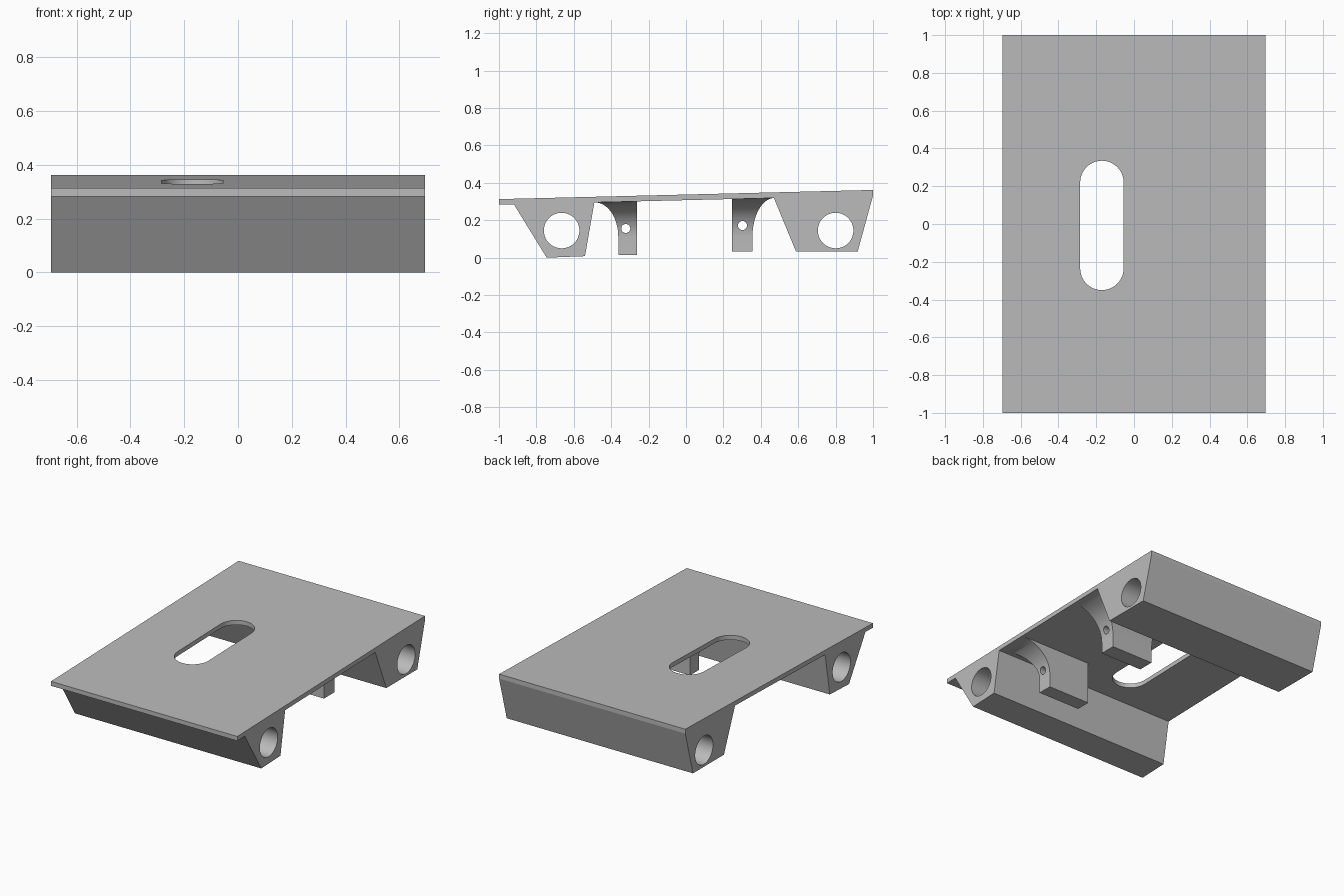
import bpy
import bmesh
from math import sin, cos, pi
from mathutils import Matrix

HALF_W = 0.695

if "Cube" in bpy.data.objects:
    bpy.data.objects.remove(bpy.data.objects["Cube"], do_unlink=True)

grey = bpy.data.materials.new("mid grey")
grey.use_nodes = True
grey.diffuse_color = (0.5, 0.5, 0.5, 1)
grey.node_tree.nodes["Principled BSDF"].inputs["Base Color"].default_value = (0.5, 0.5, 0.5, 1)


def underside(y):
    """Height of the sloping plate's lower face."""
    return 0.283 + 0.0245 * (y + 1)


def make_object(name, bm):
    bmesh.ops.recalc_face_normals(bm, faces=bm.faces)
    mesh = bpy.data.meshes.new(name)
    bm.to_mesh(mesh)
    bm.free()
    mesh.materials.append(grey)
    obj = bpy.data.objects.new(name, mesh)
    bpy.context.collection.objects.link(obj)
    return obj


def loft(name, rings):
    """Skin a closed solid through rings with equal point counts."""
    bm = bmesh.new()
    loops = [[bm.verts.new(p) for p in ring] for ring in rings]
    for a, b in zip(loops, loops[1:]):
        for i in range(len(a)):
            j = (i + 1) % len(a)
            bm.faces.new((a[i], a[j], b[j], b[i]))
    bm.faces.new(loops[0])
    bm.faces.new(loops[-1])
    return make_object(name, bm)


def extrude_x(name, profile):
    return loft(name, [[(x, y, z) for y, z in profile] for x in (-HALF_W, HALF_W)])


def rod(y, z, radius):
    """Round cutter lying along x."""
    bm = bmesh.new()
    bmesh.ops.create_cone(bm, cap_ends=True, segments=64, radius1=radius, radius2=radius, depth=2,
                          matrix=Matrix.Translation((0, y, z)) @ Matrix.Rotation(pi / 2, 4, 'Y'))
    return make_object("cutter", bm)


def cut(obj, cutter):
    cutter.hide_render = True
    mod = obj.modifiers.new("hole", 'BOOLEAN')
    mod.operation = 'DIFFERENCE'
    mod.solver = 'EXACT'
    mod.object = cutter
    bpy.context.view_layer.objects.active = obj
    bpy.ops.object.modifier_apply(modifier=mod.name)
    bpy.data.objects.remove(cutter, do_unlink=True)


def bracket(name, inner, outer, flare, foot):
    """Post whose outer and left sides sweep out into the plate."""
    rings = []
    angles = [i * pi / 32 for i in range(17)]
    for level, (u, v) in enumerate([(0, None)] + [(1 - cos(a), sin(a)) for a in angles]):
        far_y = outer + (flare - outer) * u
        far_x = 0.47 + 0.22 * u
        corners = [(0.155, inner), (far_x, inner), (far_x, far_y), (0.155, far_y)]
        rings.append([(x, y, foot if v is None else 0.11 + (underside(y) - 0.11) * v)
                      for x, y in corners])
    return loft(name, rings)


# Sloping plate with a long rounded slot
plate = extrude_x("plate", [(-1, underside(-1)), (1, underside(1)),
                            (1, underside(1) + 0.03), (-1, underside(-1) + 0.03)])
slot = []
for end_y, start in ((0.22, 0), (-0.235, pi)):
    for i in range(25):
        a = start + pi * i / 24
        slot.append((-0.17 + 0.115 * cos(a), end_y + 0.115 * sin(a)))
cut(plate, loft("cutter", [[(x, y, z) for x, y in slot] for z in (0.1, 0.6)]))

# Full-width legs with a bore along each
front_leg = extrude_x("front_leg", [(-0.92, underside(-0.92)), (-0.745, 0), (-0.54, 0.008),
                                    (-0.49, underside(-0.49))])
cut(front_leg, rod(-0.665, 0.145, 0.095))
back_leg = extrude_x("back_leg", [(0.47, underside(0.47)), (0.588, 0.033), (0.918, 0.033),
                                  (1, underside(1))])
cut(back_leg, rod(0.80, 0.145, 0.095))

# Flared brackets with small pin holes
front_bracket = bracket("front_bracket", -0.263, -0.362, -0.49, 0.015)
cut(front_bracket, rod(-0.322, 0.156, 0.024))
back_bracket = bracket("back_bracket", 0.245, 0.355, 0.47, 0.033)
cut(back_bracket, rod(0.302, 0.172, 0.024))

# Smooth bores and flares, crisp edges elsewhere
bpy.ops.object.select_all(action='DESELECT')
for part in (plate, front_leg, back_leg, front_bracket, back_bracket):
    part.select_set(True)
bpy.context.view_layer.objects.active = plate
bpy.ops.object.shade_smooth_by_angle(angle=pi / 6)
